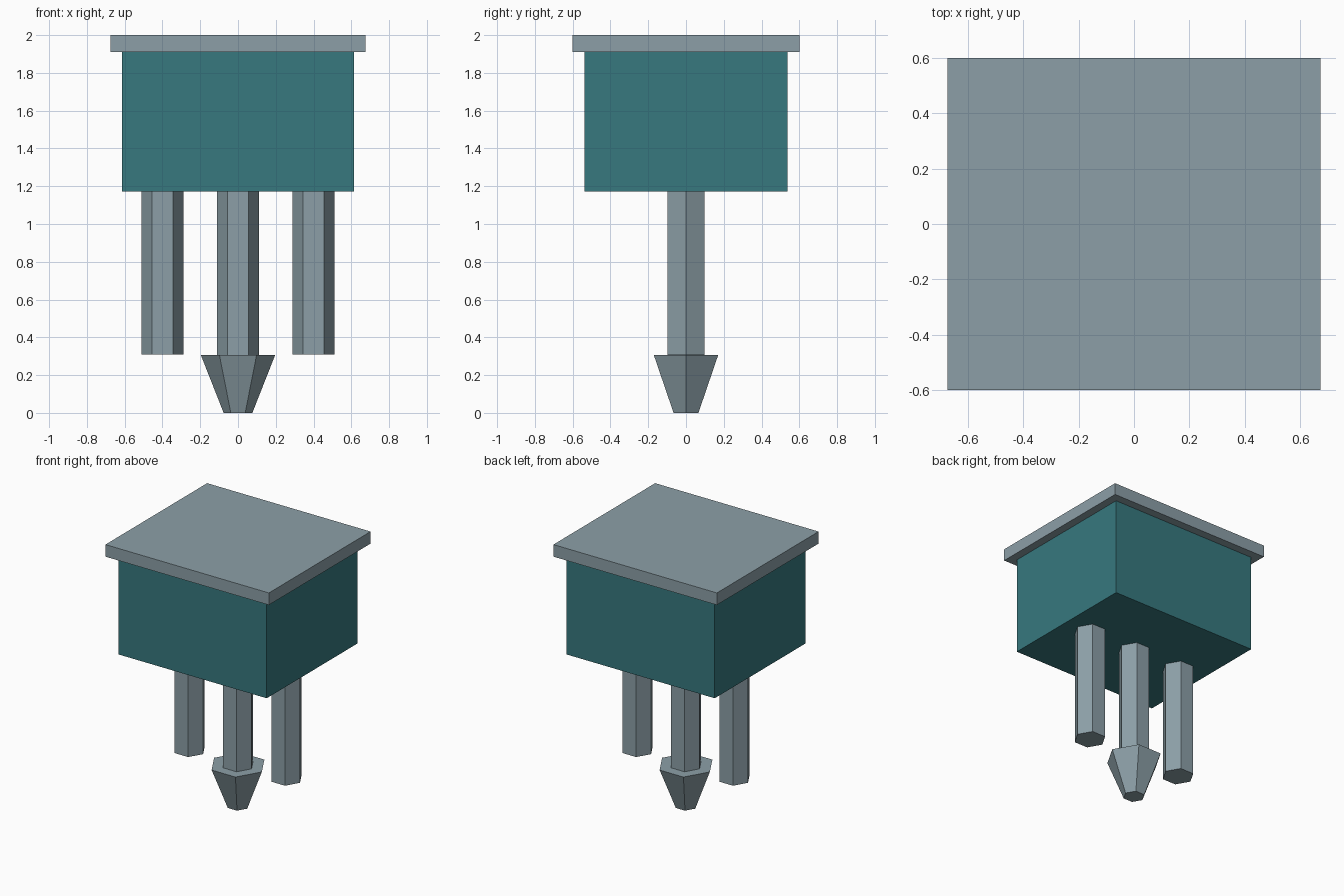
import bpy, bmesh, math

if "Cube" in bpy.data.objects:
    bpy.data.objects.remove(bpy.data.objects["Cube"])


def material(name, rgb):
    m = bpy.data.materials.new(name)
    m.diffuse_color = (*rgb, 1)
    m.use_nodes = True
    m.node_tree.nodes["Principled BSDF"].inputs["Base Color"].default_value = m.diffuse_color
    return m


GREY = material("blue grey metal", (0.262, 0.347, 0.386))
TEAL = material("dark teal", (0.038, 0.188, 0.209))


def loft(name, mat, rings):
    """Closed solid through (points, z) rings, with flat end caps."""
    bm = bmesh.new()
    loops = [[bm.verts.new((x, y, z)) for x, y in pts] for pts, z in rings]
    for a, b in zip(loops, loops[1:]):
        n = len(a)
        for i in range(n):
            j = (i + 1) % n
            bm.faces.new((a[i], a[j], b[j], b[i]))
    bm.faces.new(loops[0][::-1])
    bm.faces.new(loops[-1])
    bmesh.ops.recalc_face_normals(bm, faces=bm.faces)
    me = bpy.data.meshes.new(name)
    bm.to_mesh(me)
    bm.free()
    me.materials.append(mat)
    ob = bpy.data.objects.new(name, me)
    bpy.context.collection.objects.link(ob)
    return ob


def rect(hx, hy):
    return [(-hx, -hy), (hx, -hy), (hx, hy), (-hx, hy)]


def hexagon(r, cx=0.0):
    return [(cx + r * math.cos(i * math.pi / 3), r * math.sin(i * math.pi / 3))
            for i in range(6)]


# Main housing and the overhanging lid
loft("housing", TEAL, [(rect(0.613, 0.537), 1.173), (rect(0.613, 0.537), 1.91)])
loft("lid", GREY, [(rect(0.675, 0.6), 1.91), (rect(0.675, 0.6), 2.0)])

# Three hexagonal legs in a row
for name, x in (("left_leg", -0.4), ("middle_leg", 0.0), ("right_leg", 0.4)):
    ring = hexagon(0.112, x)
    loft(name, GREY, [(ring, 0.31 if x else 0.30), (ring, 1.18)])

# Tapered nozzle under the middle leg
loft("nozzle", GREY, [(hexagon(0.076), 0.0), (hexagon(0.197), 0.307)])
